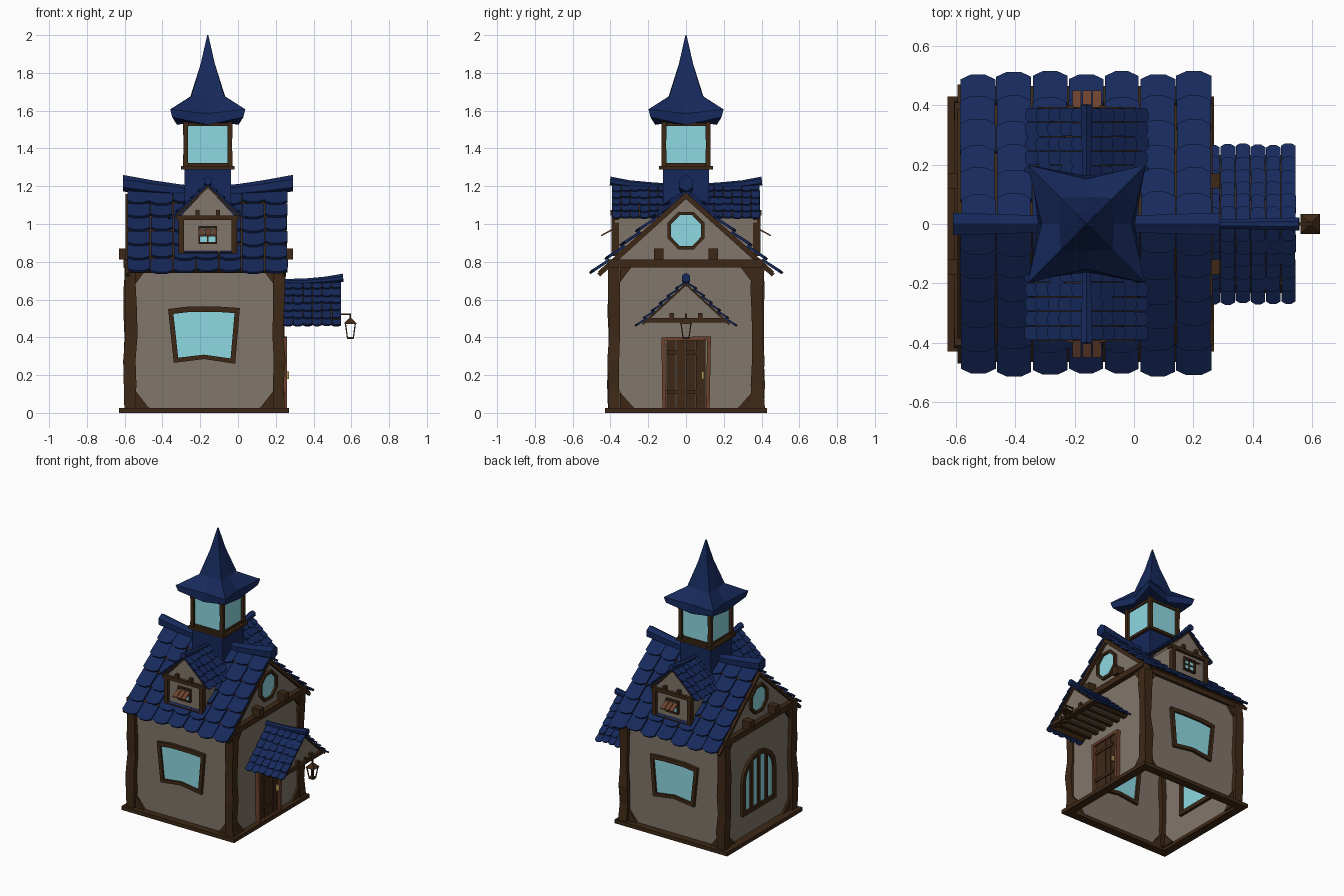
import bpy, bmesh, math, random
from mathutils import Vector

if "Cube" in bpy.data.objects:
    bpy.data.objects.remove(bpy.data.objects["Cube"])
random.seed(4)
R = random.uniform


def mat(name, c):
    m = bpy.data.materials.new(name)
    m.diffuse_color = (*c, 1)
    m.use_nodes = True
    m.node_tree.nodes["Principled BSDF"].inputs["Base Color"].default_value = m.diffuse_color
    return m


BLUE = mat("blue_tile", (0.008, 0.022, 0.105))
WOOD = mat("dark_wood", (0.048, 0.022, 0.008))
RED = mat("red_wood", (0.15, 0.055, 0.028))
WALL = mat("plaster", (0.22, 0.18, 0.145))
GLASS = mat("glass", (0.27, 0.69, 0.76))
GOLD = mat("brass", (0.5, 0.35, 0.1))


def mesh(name, verts, faces, m, fix=True):
    me = bpy.data.meshes.new(name)
    me.from_pydata([tuple(v) for v in verts], [], faces)
    if fix:
        bm = bmesh.new()
        bm.from_mesh(me)
        bmesh.ops.recalc_face_normals(bm, faces=bm.faces[:])
        bm.to_mesh(me)
        bm.free()
    me.materials.append(m)
    ob = bpy.data.objects.new(name, me)
    bpy.context.collection.objects.link(ob)
    return ob


# Facade maps: u along the wall, v up, d outward distance
def facade(side, off=0):
    return {"F": lambda u, v, d: (u, -d, v), "B": lambda u, v, d: (u, d, v),
            "R": lambda u, v, d: (d, u, v), "L": lambda u, v, d: (off - d, u, v)}[side]


def prism(name, P, pts, d0, d1, m):
    n = len(pts)
    vs = [P(u, v, d) for d in (d0, d1) for u, v in pts]
    fs = [list(range(n)), list(range(n, 2 * n))]
    fs += [[i, (i + 1) % n, n + (i + 1) % n, n + i] for i in range(n)]
    return mesh(name, vs, fs, m)


def rect(u0, v0, u1, v1):
    return [(u0, v0), (u1, v0), (u1, v1), (u0, v1)]


def box(name, lo, hi, m):
    return prism(name, lambda u, v, d: (u, v, d), rect(lo[0], lo[1], hi[0], hi[1]), lo[2], hi[2], m)


def frame(name, P, pts, w, d0, d1, m=WOOD):
    us, vs_ = [p[0] for p in pts], [p[1] for p in pts]
    cu, cv = (max(us) + min(us)) / 2, (max(vs_) + min(vs_)) / 2
    ku, kv = 1 - 2 * w / (max(us) - min(us)), 1 - 2 * w / (max(vs_) - min(vs_))
    inner = [(cu + (u - cu) * ku, cv + (v - cv) * kv) for u, v in pts]
    n = len(pts)
    vs = [P(u, v, d) for d in (d0, d1) for ring in (pts, inner) for u, v in ring]
    fs = []
    for i in range(n):
        j = (i + 1) % n
        for a, b in ((0, 1), (1, 3), (3, 2), (2, 0)):
            fs.append([a * n + i, a * n + j, b * n + j, b * n + i])
    mesh(name + "_frame", vs, fs, m)
    return inner


def window(name, P, pts, w, d):
    inner = frame(name, P, pts, w, d - 0.02, d + 0.02)
    prism(name + "_glass", P, inner, d - 0.005, d + 0.006, GLASS)


def tube(name, path, r, sides, m):
    path = [Vector(p) for p in path]
    rs = r if isinstance(r, list) else [r] * len(path)
    d = (path[-1] - path[0]).normalized()
    u = Vector((1, 0, 0)) if abs(d.z) > 0.9 else d.cross(Vector((0, 0, 1))).normalized()
    v = d.cross(u)
    k = 1 / math.cos(math.pi / sides)
    vs = [p + k * q * (u * math.cos(a) + v * math.sin(a)) for p, q in zip(path, rs)
          for a in [2 * math.pi * (i + 0.5) / sides for i in range(sides)]]
    fs = [[s * sides + i, s * sides + (i + 1) % sides, (s + 1) * sides + (i + 1) % sides, (s + 1) * sides + i]
          for s in range(len(path) - 1) for i in range(sides)]
    fs += [list(range(sides)), list(range(len(vs) - sides, len(vs)))]
    return mesh(name, vs, fs, m)


# Sloped roof side made of overlapping chamfered tiles on a thin deck
def slope(name, axis, centre, sg, zr, k, length, s0, s1, cols, rows, th=0.014):
    a = math.atan(k)
    ca, sa = math.cos(a), math.sin(a)

    def M(s, t, n):
        h, z = centre + sg * (t * ca + n * sa), zr - t * sa + n * ca
        return (s, h, z) if axis == "x" else (h, s, z)
    prism(name + "_deck", M and (lambda u, v, d: M(u, v, d)), rect(s0 + 0.01, 0, s1 - 0.01, length - 0.03), -0.008, 0.002, WOOD)
    vs, fs = [], []
    w, h = (s1 - s0) / cols, length / rows
    for r in range(rows):
        for c in range(cols):
            x0, x1 = s0 + c * w + R(0, .04) * w, s0 + (c + 1) * w - R(0, .04) * w
            t0, t1 = r * h - 0.01 * (r > 0), (r + 1) * h + R(-.06, .1) * h
            e, ch = w * 0.28, h * 0.17
            pts = [(x0, t0), (x1, t0), (x1, t1 - ch), (x1 - e, t1), (x0 + e, t1), (x0, t1 - ch)]
            b = len(vs)
            for up in (0, th):
                vs += [M(s, t, up + 1.3 * th * (t - t0) / (t1 - t0)) for s, t in pts]
            fs += [[b + i for i in range(6)], [b + 6 + i for i in range(6)]]
            fs += [[b + i, b + (i + 1) % 6, b + 6 + (i + 1) % 6, b + 6 + i] for i in range(6)]
    mesh(name + "_tiles", vs, fs, BLUE)


X0, X1, Y, XC, TC = -0.57, 0.23, 0.38, -0.17, -0.16
F, B, RT, LF = facade("F"), facade("B"), facade("R"), facade("L", 2 * XC)

# Base frame, open in the middle
frame("base", lambda u, v, d: (u, v, d), rect(-0.63, -0.43, 0.27, 0.43), 0.06, 0, 0.027)

# Wall shell with gable ends, open below
sec = [(-Y, 0.01), (-Y, 0.81), (0, 1.15), (Y, 0.81), (Y, 0.01)]
mesh("wall_shell", [(x, y, z) for x in (X0, X1) for y, z in sec],
     [[0, 1, 2, 3, 4], [5, 6, 7, 8, 9], [0, 1, 6, 5], [3, 4, 9, 8]], WALL)

# Crooked corner posts
for x in (-0.57, 0.217):
    for y in (-Y, Y):
        n = 7
        tube("corner_post", [(x + R(-.006, .006), y + R(-.006, .006), 0.02 + 0.77 * i / (n - 1)) for i in range(n)],
             [R(0.027, 0.034) for i in range(n)], 4, WOOD)

# Corner braces and large side windows on front and back
for P, tag in ((F, "front"), (B, "back")):
    for u, s in ((-0.545, 1), (0.19, -1)):
        prism(tag + "_brace", P, [(u, .02), (u + s * .09, .02), (u + s * .07, .03), (u, .12)], Y - .01, Y + .015, WOOD)
        prism(tag + "_brace", P, [(u, .76), (u + s * .06, .76), (u, .68)], Y - .01, Y + .015, WOOD)
    prism(tag + "_top_beam", P, rect(X0, .755, X1, .8), Y - .01, Y + .02, WOOD)
    window(tag + "_window", P, [(-.34, .265), (-.18, .285), (-.015, .26), (.01, .555), (-.09, .562), (-.27, .562), (-.37, .55)], .028, Y)

# Gable ends: beam, brackets, octagonal window, braces, rake boards
for P, tag in ((RT, "right"), (LF, "left")):
    prism(tag + "_gable_beam", P, rect(-.41, .77, .41, .812), X1 - .02, X1 + .035, WOOD)
    for u in (-.145, .145):
        prism(tag + "_bracket", P, rect(u - .025, .812, u + .025, .87), X1 - .02, X1 + .06, WOOD)
    oc = [(.105 * math.cos(a), .965 + .108 * math.sin(a)) for a in [math.pi * (i + .5) / 4 for i in range(8)]]
    window(tag + "_octagon_window", P, oc, .018, X1)
    for s in (-1, 1):
        prism(tag + "_rake_board", P, [(0, 1.16), (s * .47, .737), (s * .455, .722), (0, 1.132)], X1 + .005, X1 + .025, WOOD)
        prism(tag + "_brace", P, [(s * .35, .02), (s * .27, .02), (s * .35, .11)], X1 - .01, X1 + .015, WOOD)
        prism(tag + "_brace", P, [(s * .35, .77), (s * .29, .77), (s * .35, .69)], X1 - .01, X1 + .015, WOOD)

# Arched window with bars on the left
arch = [(-.19, .18), (.19, .18)] + [(.19 * math.cos(a), .42 + .17 * math.sin(a)) for a in [math.pi * i / 8 for i in range(9)]]
window("arched_window", LF, arch, .03, X1)
for u, t in ((-.085, .55), (0, .58), (.085, .55)):
    prism("arched_window_bar", LF, rect(u - .013, .19, u + .013, t), X1, X1 + .018, WOOD)

# Door with planks, frame, straps and knob
frame("door", RT, [(-.125, .01), (.125, .01), (.132, .405), (-.13, .4)], .02, X1 - .01, X1 + .03, RED)
for i in range(4):
    u = -.105 + i * .0525
    prism("door_plank", RT, rect(u + .001, .025, u + .0505, .388), X1, X1 + R(.012, .018), WOOD)
for v in (.1, .31):
    prism("door_strap", RT, rect(-.1, v, .08, v + .02), X1, X1 + .024, WOOD)
prism("door_handle", RT, rect(.082, .18, .094, .22), X1, X1 + .04, GOLD)

# Main roof and sagging ridge
for s in (-1, 1):
    slope("main_roof", "x", 0, s, 1.165, 0.9, .655, -.587, .262, 7, 6)
xs = [-.61, -.45, -.3, TC, 0, .13, .29]
tube("main_ridge", [(x, 0, 1.168 + .048 * (abs(x - TC) / .45) ** 1.5) for x in xs],
     [.038 - .014 * (1 - abs(x - TC) / .45) for x in xs], 6, BLUE)

# Dormers on both slopes
for P, sg in ((F, -1), (B, 1)):
    D = .375
    prism("dormer_wall", P, [(-.305, .82), (-.015, .82), (-.005, 1.03), (TC, 1.195), (-.315, 1.03)], .06, D, WALL)
    for u in (-.3, -.02):
        prism("dormer_post", P, rect(u - .014, .835, u + .014, 1.03), D - .02, D + .02, WOOD)
    prism("dormer_sill", P, rect(-.31, .83, -.01, .85), D - .02, D + .02, WOOD)
    prism("dormer_beam", P, rect(-.325, 1.02, .005, 1.045), D - .02, D + .02, WOOD)
    for u in (-.215, -.105):
        prism("dormer_bracket", P, rect(u - .011, 1.045, u + .011, 1.075), D - .02, D + .025, WOOD)
    prism("dormer_window_glass", P, rect(-.205, .9, -.115, .985), D, D + .006, GLASS)
    frame("dormer_window", P, rect(-.21, .895, -.11, .99), .01, D - .01, D + .018)
    prism("dormer_muntin", P, rect(-.164, .9, -.156, .985), D, D + .012, WOOD)
    prism("dormer_muntin", P, rect(-.205, .938, -.115, .946), D, D + .012, WOOD)
    for i in range(3):
        x = -.208 + i * .034
        mesh("dormer_shutter", [(x + dx, sg * y, z) for dx in (0, .03) for y, z in
                                ((.39, .975), (.45, .942), (.448, .935), (.387, .967))],
             [[0, 1, 2, 3], [4, 5, 6, 7], [0, 1, 5, 4], [1, 2, 6, 5], [2, 3, 7, 6], [3, 0, 4, 7]], RED)
    for s in (-1, 1):
        slope("dormer_roof", "y", TC, s, 1.2, .93, .265, *sorted((sg * .1, sg * .392)), 6, 5, .009)
    tube("dormer_ridge", [(TC, sg * y, z) for y, z in ((.05, 1.195), (.2, 1.205), (.3, 1.212), (.402, 1.228))],
         [.014, .015, .017, .02], 6, BLUE)

# Tower neck, platform, glazed lantern room
box("tower_neck", (TC - .122, -.122, .98), (TC + .122, .122, 1.295), BLUE)
box("tower_platform", (TC - .142, -.142, 1.288), (TC + .142, .142, 1.306), WOOD)
box("tower_glass", (TC - .112, -.112, 1.3), (TC + .112, .112, 1.53), GLASS)
for sx in (-1, 1):
    for sy in (-1, 1):
        tube("tower_post", [(TC + sx * .117, sy * .117, z) for z in (1.3, 1.42, 1.54)], [.014, .012, .014], 4, WOOD)
for z0, z1 in ((1.304, 1.322), (1.518, 1.535)):
    frame("tower_rail", lambda u, v, d: (TC + u, v, d), rect(-.122, -.122, .122, .122), .02, z0, z1)

# Flared spire: rings of alternating corner and mid-edge points
rings = [(.1, 1.535, .1, 1.535), (.188, 1.565, .163, 1.525), (.199, 1.607, .152, 1.585),
         (.088, 1.675, .092, 1.675), (.036, 1.85, .037, 1.85), (.003, 2.0, .003, 2.0)]
vs = []
for c, zc, m, zm in rings:
    for i in range(4):
        a = math.pi / 2 * i
        ca, sa = math.cos(a), math.sin(a)
        vs += [(TC + m * ca, m * sa, zm), (TC + c * (ca - sa), c * (sa + ca), zc)]
mesh("spire", vs, [[r * 8 + i, r * 8 + (i + 1) % 8, r * 8 + 8 + (i + 1) % 8, r * 8 + 8 + i]
                   for r in range(5) for i in range(8)] + [list(range(8)), list(range(40, 48))], BLUE)

# Porch roof, gable, ceiling joists
for s in (-1, 1):
    slope("porch_roof", "x", 0, s, .685, .925, .345, .24, .546, 6, 6, .01)
tube("porch_ridge", [(.22, 0, .692), (.36, 0, .695), (.46, 0, .702), (.557, 0, .715)], [.016, .017, .019, .022], 8, BLUE)
prism("porch_gable", RT, [(-.205, .49), (.205, .49), (0, .675)], .505, .52, WALL)
prism("porch_ceiling", RT, rect(-.2, .498, .2, .505), X1, .51, WALL)
prism("porch_tie_beam", RT, rect(-.225, .478, .225, .502), .5, .54, WOOD)
for u in (-.075, .075):
    prism("porch_bracket", RT, rect(u - .012, .502, u + .012, .53), .5, .54, WOOD)
for i in range(6):
    u = -.18 + i * .072
    prism("porch_joist", RT, rect(u - .014, .48, u + .014, .5), X1, .51, WOOD)

# Hanging lantern
LX = .595
tube("lantern_arm", [(.53, 0, .522), (.596, 0, .522)], .005, 4, WOOD)
tube("lantern_hook", [(LX, 0, .525), (LX, 0, .495)], .004, 4, WOOD)
tube("lantern_cap", [(LX, 0, .47), (LX, 0, .478), (LX, 0, .5)], [.033, .03, .008], 4, WOOD)
tube("lantern_foot", [(LX, 0, .39), (LX, 0, .402)], [.017, .019], 4, WOOD)
for sx in (-1, 1):
    for sy in (-1, 1):
        tube("lantern_bar", [(LX + sx * .016, sy * .016, .4), (LX + sx * .026, sy * .026, .472)], .003, 4, WOOD)
